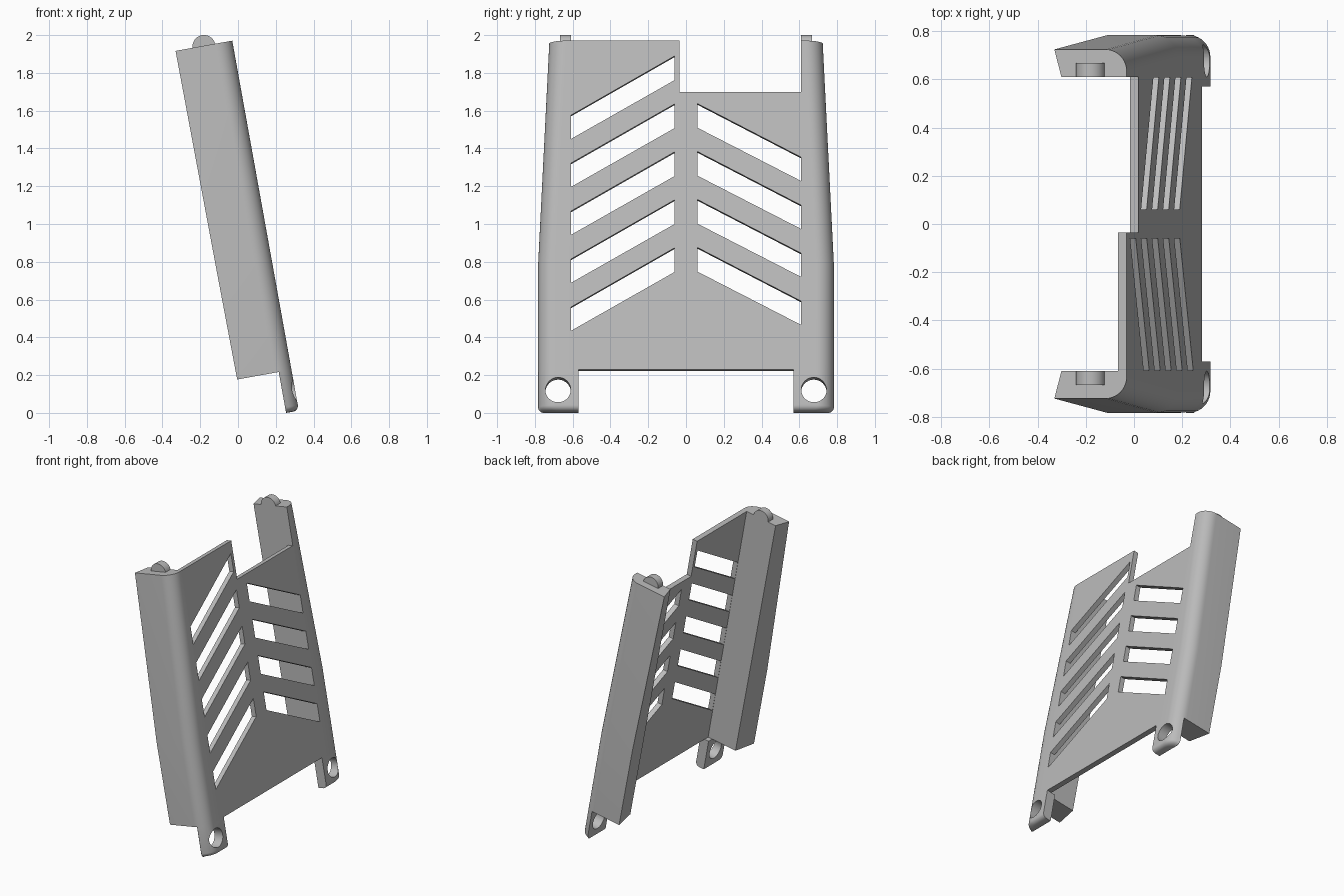
import bpy, bmesh
from math import sin, cos, pi, radians
from mathutils import Vector

cube = bpy.data.objects.get("Cube")
if cube:
    bpy.data.objects.remove(cube, do_unlink=True)

grey = bpy.data.materials.new("plain grey")
grey.use_nodes = True
colour = (0.5, 0.5, 0.5, 1)
grey.diffuse_color = colour
grey.node_tree.nodes["Principled BSDF"].inputs["Base Color"].default_value = colour

TILT = radians(10.2)
HEIGHT, FOOT = 1.99, 0.22      # top of the cover, top of the tabs
INNER, OUTER = 0.61, 0.783     # inner and outer sides of a wall
SKIN, TAB = 0.036, 0.068       # panel and tab thickness
FILLET = 0.09


def place(w, y, u):
    """w: out of the panel, u: up along the leaning panel."""
    return Vector((0.322 + w * cos(TILT) - u * sin(TILT), y,
                   0.012 + w * sin(TILT) + u * cos(TILT)))


def loft(name, rings):
    bm = bmesh.new()
    rows = [[bm.verts.new(place(*p)) for p in ring] for ring in rings]
    n = len(rows[0])
    for a, b in zip(rows, rows[1:]):
        for i in range(n):
            j = (i + 1) % n
            bm.faces.new((a[i], a[j], b[j], b[i]))
    bm.faces.new(rows[0])
    bm.faces.new(rows[-1])
    bmesh.ops.recalc_face_normals(bm, faces=bm.faces)
    mesh = bpy.data.meshes.new(name)
    bm.to_mesh(mesh)
    bm.free()
    mesh.materials.append(grey)
    ob = bpy.data.objects.new(name, mesh)
    bpy.context.collection.objects.link(ob)
    return ob


def plate(name, outline, w0, w1):
    return loft(name, [[(w, y, u) for y, u in outline] for w in (w0, w1)])


def activate(ob):
    bpy.ops.object.select_all(action='DESELECT')
    ob.select_set(True)
    bpy.context.view_layer.objects.active = ob


def cut(ob, cutter):
    cutter.hide_render = True
    mod = ob.modifiers.new("cut", 'BOOLEAN')
    mod.operation, mod.solver, mod.object = 'DIFFERENCE', 'EXACT', cutter
    activate(ob)
    bpy.ops.object.modifier_apply(modifier=mod.name)
    bpy.data.objects.remove(cutter, do_unlink=True)


def smooth(ob):
    activate(ob)
    bpy.ops.object.shade_smooth_by_angle(angle=radians(30))


def rounded(outer, inset=0.0, depth=None):
    """Rounded outer corner as (w, y) points, from front face to side face."""
    end = pi / 2
    pts = []
    for i in range(11):
        a = end * i / 10
        w = FILLET * (cos(a) - 1)
        pts.append((max(w, -depth) if depth else w, outer - FILLET + FILLET * sin(a)))
    return [(w - inset, y - inset) for w, y in pts]


# Slotted panel with a stepped top
panel = plate("panel", [(-INNER, FOOT), (INNER, FOOT), (INNER, 1.715), (-0.035, 1.715),
                        (-0.035, HEIGHT), (-INNER, HEIGHT)], -SKIN, 0)
for side, count, first, drop in ((-1, 5, 1.908, 0.318), (1, 4, 1.652, 0.288)):
    for i in range(count):
        top = first - i * 0.258
        near, far = side * 0.06, side * (INNER - 0.002)
        cut(panel, plate("slot", [(near, top), (far, top - drop), (far, top - drop - 0.128),
                                  (near, top - 0.13)], -0.2, 0.2))

for side, label in ((1, "back"), (-1, "front")):
    # Thick side wall, tapering towards the top
    rings = []
    for u, outer, w_end in ((FOOT, OUTER, -0.292), (0.8, OUTER, -0.297), (HEIGHT, 0.724, -0.305)):
        section = [(0, INNER)] + rounded(outer) + [(w_end, outer), (w_end + 0.03, INNER)]
        rings.append([(w, side * y, u) for w, y in section])
    smooth(loft(label + "_side_wall", rings))

    # Mounting tab with a softened lower edge and a round hole
    rings = []
    for i in range(6):
        a = pi / 2 * i / 5
        u, inset = 0.03 * (1 - cos(a)), 0.03 * (1 - sin(a))
        section = [(-inset, 0.57)] + rounded(OUTER, inset)
        section = [(max(w, -TAB), y) for w, y in section] + [(-TAB - 0.0005, OUTER - inset),
                                                            (-TAB - 0.0005, 0.57)]
        rings.append([(w, side * y, u) for w, y in section])
    rings.append([(w, y, FOOT) for w, y, u in rings[-1]])
    tab = loft(label + "_mounting_tab", rings)
    ring = [(side * 0.677 + 0.067 * cos(2 * pi * k / 32), 0.112 + 0.067 * sin(2 * pi * k / 32))
            for k in range(32)]
    cut(tab, plate("hole", ring, -0.2, 0.2))
    smooth(tab)

    # Half-round peg on top of the wall
    arc = [(-0.153 + 0.061 * cos(pi * k / 16), HEIGHT - 0.004 + 0.061 * sin(pi * k / 16))
           for k in range(17)]
    smooth(loft(label + "_peg", [[(w, side * y, u) for w, u in arc] for y in (INNER, 0.667)]))
